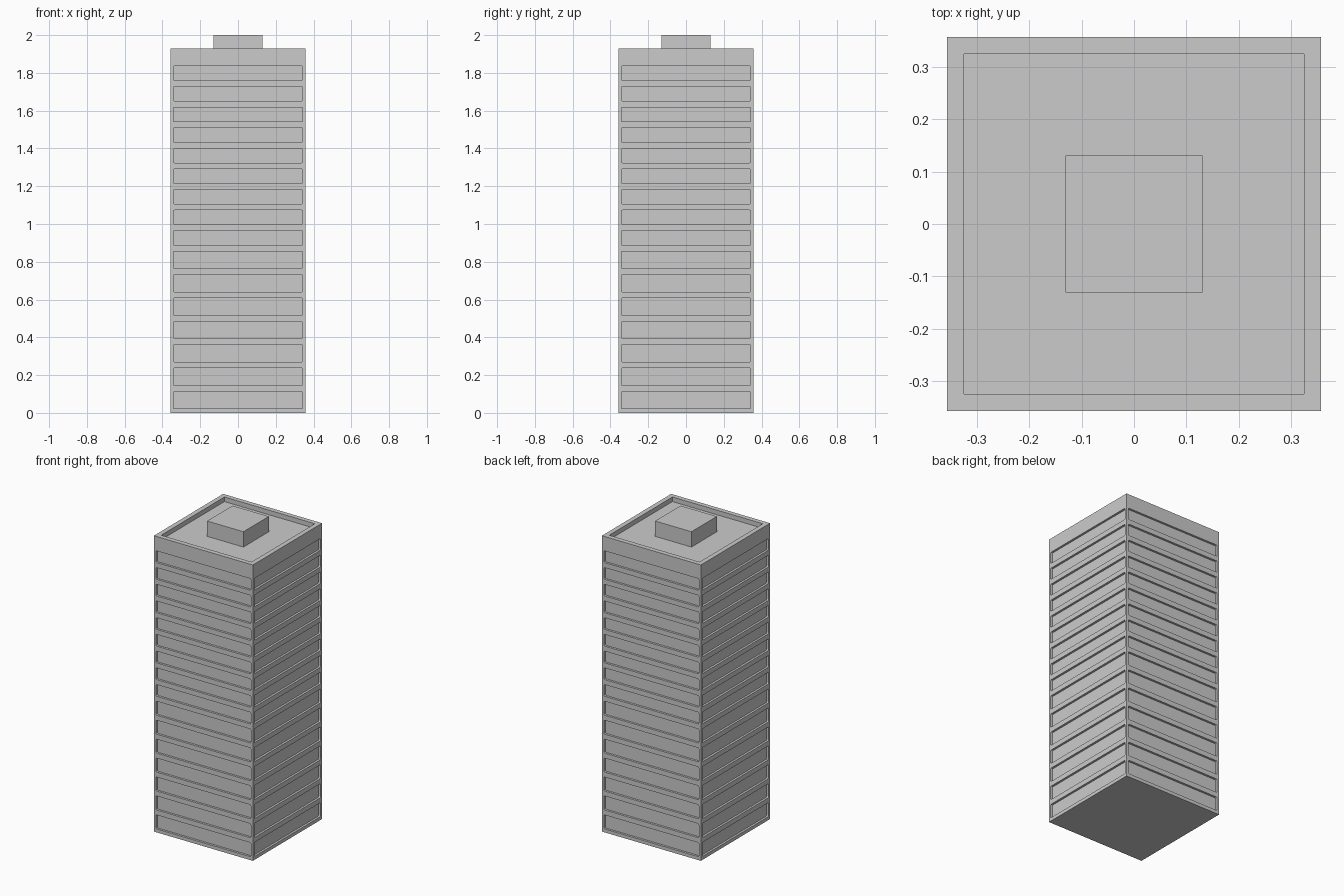
import bpy, bmesh, math
from mathutils import Matrix, Vector

if "Cube" in bpy.data.objects:
    bpy.data.objects.remove(bpy.data.objects["Cube"])

HALF = 0.357       # tower half width
TOP = 1.93         # parapet height
ROOF = 1.90        # sunken roof level
DEPTH = 0.014      # window band recess


def finish(bm, name):
    bmesh.ops.recalc_face_normals(bm, faces=bm.faces)
    mesh = bpy.data.meshes.new(name)
    bm.to_mesh(mesh)
    bm.free()
    ob = bpy.data.objects.new(name, mesh)
    bpy.context.collection.objects.link(ob)
    return ob


def box(name, half, z0, z1):
    bm = bmesh.new()
    bmesh.ops.create_cube(bm, size=1, matrix=Matrix.Translation((0, 0, (z0 + z1) / 2))
                          @ Matrix.Diagonal((2 * half, 2 * half, z1 - z0, 1)))
    return finish(bm, name)


def rounded_prism(bm, half_w, half_h, radius, length, matrix):
    """Rounded rectangle in local XY, extruded along local +Z."""
    verts = []
    for i, (sx, sy) in enumerate([(1, 1), (-1, 1), (-1, -1), (1, -1)]):
        for k in range(4):
            a = math.radians(90 * i + 30 * k)
            p = Vector((sx * (half_w - radius) + radius * math.cos(a),
                        sy * (half_h - radius) + radius * math.sin(a), 0))
            verts.append(bm.verts.new(matrix @ p))
    face = bm.faces.new(verts)
    new = bmesh.ops.extrude_face_region(bm, geom=[face], use_keep_orig=True)["geom"]
    bmesh.ops.translate(bm, verts=[g for g in new if isinstance(g, bmesh.types.BMVert)],
                        vec=matrix.to_3x3() @ Vector((0, 0, length)))


# Tower body
tower = box("tower_body", HALF, 0, TOP)

# Window rows: seven taller lower floors, nine shorter upper floors
rows = [(0.0225 + 0.1236 * i, 0.091) for i in range(7)]
rows += [(0.888 + 0.109 * i, 0.076) for i in range(9)]

# Cutter for the window bands on all four sides and the sunken roof
bm = bmesh.new()
for side in range(4):
    turn = Matrix.Rotation(side * math.pi / 2, 4, 'Z')
    for z, h in rows:
        place = Matrix.Translation((0, -HALF + DEPTH, z + h / 2)) @ Matrix.Rotation(math.pi / 2, 4, 'X')
        rounded_prism(bm, 0.342, h / 2, 0.006, DEPTH + 0.02, turn @ place)
rounded_prism(bm, 0.326, 0.326, 0.004, 0.1, Matrix.Translation((0, 0, ROOF)))
cutter = finish(bm, "recess_cutter")
cutter.hide_render = True
cutter.hide_viewport = True
cutter.display_type = 'WIRE'

cut = tower.modifiers.new("recesses", 'BOOLEAN')
cut.operation = 'DIFFERENCE'
cut.solver = 'EXACT'
cut.object = cutter

# Roof housing
box("roof_housing", 0.131, ROOF, 2.0)
